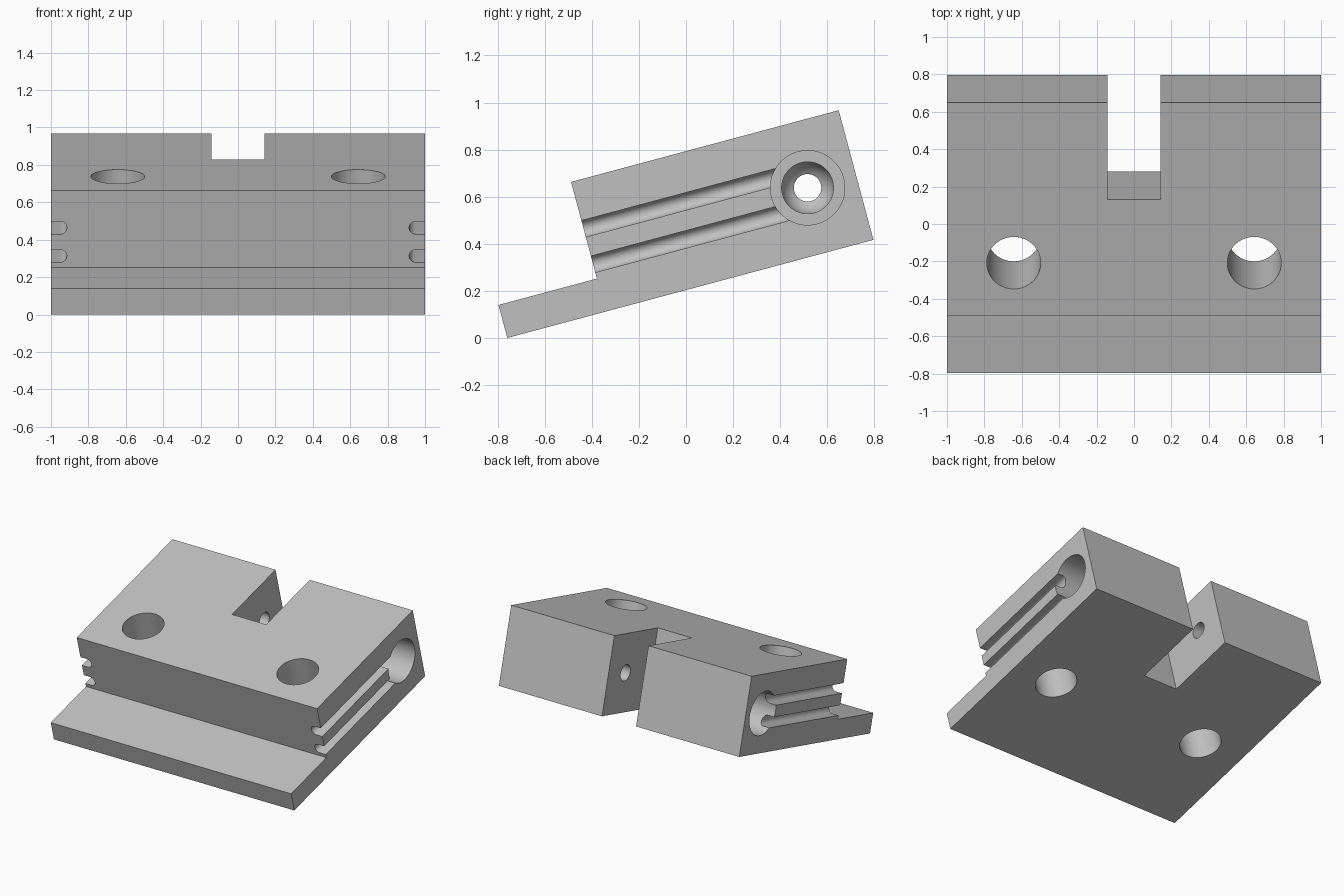
import bpy, bmesh
from math import pi, cos, sin, radians
from mathutils import Matrix, Vector

cube = bpy.data.objects.get("Cube")
if cube:
    bpy.data.objects.remove(cube, do_unlink=True)

TILT = radians(15)
LENGTH, HEIGHT = 1.61, 0.57
BORE_Y, MID_Z = 1.397, 0.286

grey = bpy.data.materials.new("plain grey")
grey.use_nodes = True
grey.diffuse_color = (0.53, 0.53, 0.53, 1)
grey.node_tree.nodes["Principled BSDF"].inputs["Base Color"].default_value = grey.diffuse_color


def finish(name, bm):
    bmesh.ops.recalc_face_normals(bm, faces=bm.faces)
    mesh = bpy.data.meshes.new(name)
    bm.to_mesh(mesh)
    bm.free()
    mesh.materials.append(grey)
    obj = bpy.data.objects.new(name, mesh)
    bpy.context.collection.objects.link(obj)
    return obj


def prism(name, points, sweep):
    """Extrude a closed outline of 3D points along a vector."""
    bm = bmesh.new()
    face = bm.faces.new([bm.verts.new(p) for p in points])
    new = bmesh.ops.extrude_face_region(bm, geom=[face])["geom"]
    bmesh.ops.translate(bm, vec=sweep, verts=[v for v in new if isinstance(v, bmesh.types.BMVert)])
    return finish(name, bm)


def lathe(name, profile, segments=64):
    """Revolve (x, radius) stations around the x axis, closing both ends."""
    bm = bmesh.new()
    rings = [[bm.verts.new((x, r * cos(2 * pi * i / segments), r * sin(2 * pi * i / segments)))
              for i in range(segments)] for x, r in profile]
    for a, b in zip(rings, rings[1:]):
        for i in range(segments):
            j = (i + 1) % segments
            bm.faces.new((a[i], a[j], b[j], b[i]))
    bm.faces.new(rings[0])
    bm.faces.new(rings[-1])
    return finish(name, bm)


def cut(target, cutter):
    cutter.hide_render = True
    mod = target.modifiers.new("cut", 'BOOLEAN')
    mod.operation, mod.solver, mod.object = 'DIFFERENCE', 'EXACT', cutter
    bpy.context.view_layer.objects.active = target
    bpy.ops.object.modifier_apply(modifier=mod.name)
    bpy.data.objects.remove(cutter, do_unlink=True)


# Block with a thin front ledge
outline = [(0, 0), (LENGTH, 0), (LENGTH, HEIGHT), (0.433, HEIGHT), (0.433, 0.145), (0, 0.145)]
block = prism("mounting_block", [(-1, y, z) for y, z in outline], (2, 0, 0))

# Open slot in the back
cut(block, prism("slot_cutter", [(x, y, -0.1) for x, y in
    ((-0.142, 1.075), (0.142, 1.075), (0.142, 1.8), (-0.142, 1.8))], (0, 0, 1)))

# Stepped cross bore with a rounded seat, mirrored about the middle
seat = [(0.45 - 0.11 * sin(a), 0.11 * cos(a)) for a in (radians(58 * i / 8) for i in range(9))]
half = [(1.1, 0.158), (0.64, 0.158), (0.64, 0.11)] + seat
bore = lathe("bore_cutter", half + [(-x, r) for x, r in reversed(half)])
bore.data.transform(Matrix.Translation((0, BORE_Y, MID_Z)))
cut(block, bore)

for side in (-1, 1):
    # Vertical mounting hole
    hole = lathe("hole_cutter", [(-0.1, 0.144), (0.8, 0.144)])
    hole.data.transform(Matrix.Translation((side * 0.643, 0.723, 0)) @ Matrix.Rotation(-pi / 2, 4, 'Y'))
    cut(block, hole)
    # Two round-bottomed grooves running from the step into the bore
    for offset in (-0.078, 0.078):
        r, z = 0.036, MID_Z + offset
        arc = [(0.951 - r * sin(pi * i / 16), z + r * cos(pi * i / 16)) for i in range(17)]
        groove = [(1.1, z + r)] + arc + [(1.1, z - r)]
        cut(block, prism("groove_cutter", [(side * x, 0.3, h) for x, h in groove],
                         (0, BORE_Y - 0.3, 0)))

# Smooth the round walls, then tilt the block onto its front lower edge
bpy.ops.object.select_all(action='DESELECT')
block.select_set(True)
bpy.context.view_layer.objects.active = block
bpy.ops.object.shade_smooth_by_angle(angle=radians(30))
block.rotation_euler.x = TILT
block.location = Vector((0, -0.759, 0))
